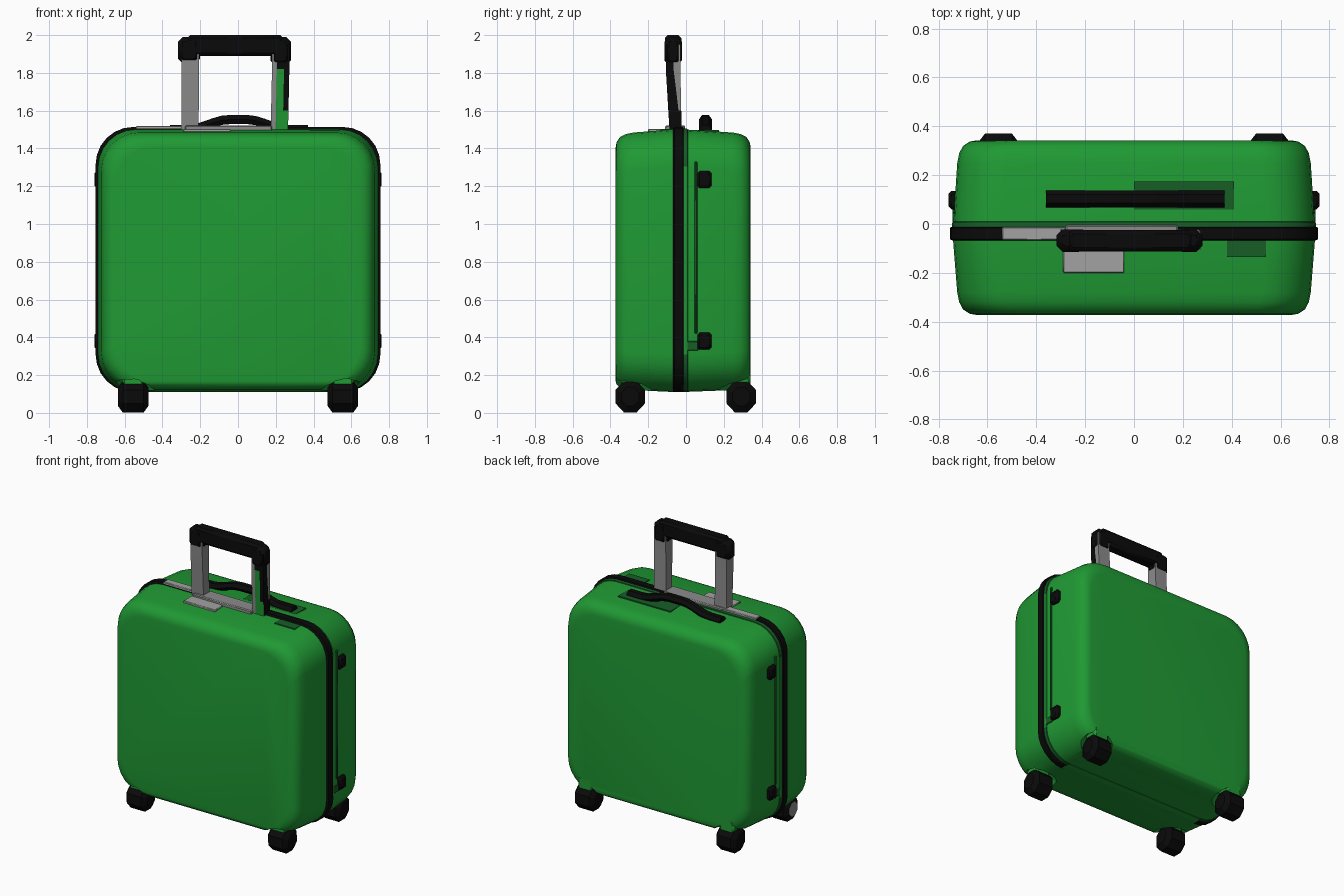
import bpy, bmesh, math
from mathutils import Vector

if "Cube" in bpy.data.objects:
    bpy.data.objects.remove(bpy.data.objects["Cube"])


def material(name, rgb):
    m = bpy.data.materials.new(name)
    m.diffuse_color = (*rgb, 1)
    m.use_nodes = True
    m.node_tree.nodes["Principled BSDF"].inputs["Base Color"].default_value = m.diffuse_color
    return m


GREEN = material("shell green", (0.014, 0.32, 0.034))
DARK = material("dark green", (0.008, 0.11, 0.019))
BLACK = material("black rubber", (0.003, 0.003, 0.0033))
GREY = material("grey metal", (0.26, 0.26, 0.26))
LIGHT = material("light grey metal", (0.36, 0.36, 0.36))


def finish(name, bm, mats, angle=40):
    bmesh.ops.recalc_face_normals(bm, faces=bm.faces)
    me = bpy.data.meshes.new(name)
    bm.to_mesh(me)
    bm.free()
    ob = bpy.data.objects.new(name, me)
    bpy.context.collection.objects.link(ob)
    for m in mats:
        me.materials.append(m)
    bpy.ops.object.select_all(action='DESELECT')
    ob.select_set(True)
    bpy.context.view_layer.objects.active = ob
    if angle:
        bpy.ops.object.shade_smooth_by_angle(angle=math.radians(angle))
    return ob


def loft(name, rings, mats, angle=40):
    """Skin a list of equal-length closed rings and cap both ends."""
    bm = bmesh.new()
    vr = [[bm.verts.new(p) for p in r] for r in rings]
    n = len(rings[0])
    for a, b in zip(vr, vr[1:]):
        for i in range(n):
            bm.faces.new((a[i], a[(i + 1) % n], b[(i + 1) % n], b[i]))
    bm.faces.new(vr[0])
    bm.faces.new(vr[-1])
    return finish(name, bm, mats, angle)


def box(name, x, y, z, mat, bevel=0.0):
    bm = bmesh.new()
    bmesh.ops.create_cube(bm, size=1)
    for v in bm.verts:
        v.co = Vector([(r[0] + r[1]) / 2 + c * (r[1] - r[0])
                       for c, r in zip(v.co, (x, y, z))])
    if bevel:
        bmesh.ops.bevel(bm, geom=bm.edges[:], offset=bevel, segments=1,
                        affect='EDGES')
    return finish(name, bm, [mat])


def outline(y, inset, hw=0.742, z0=0.11, z1=1.502, r=0.2, seg=6):
    """Rounded rectangle in the xz plane."""
    w, b, t = hw - inset, z0 + max(inset, 0) * 0.6, z1 - inset
    pts = []
    for k, (sx, zc) in enumerate(((1, t - r), (-1, t - r),
                                  (-1, b + r), (1, b + r))):
        for i in range(seg + 1):
            a = math.pi / 2 * (k + i / seg)
            pts.append((sx * (w - r) + r * math.cos(a), y,
                        zc + r * math.sin(a)))
    return pts


# Two-part shell with softly rounded front and back rims
stations = [(-0.372, 0.095), (-0.368, 0.07), (-0.35, 0.042), (-0.32, 0.026),
            (-0.28, 0.018), (-0.08, 0.002), (-0.04, 0.0), (0.0, 0.002),
            (0.25, 0.018), (0.29, 0.026), (0.32, 0.042), (0.338, 0.07),
            (0.342, 0.095)]
shell = loft("shell", [outline(y, i) for y, i in stations], [GREEN], None)

# Wheel wells hollowed out of the four lower corners
WHEELS = [(sx * 0.555, y) for sx in (-1, 1) for y in (-0.295, 0.292)]
bm = bmesh.new()
for x, y in WHEELS:
    ret = bmesh.ops.create_icosphere(bm, subdivisions=2, radius=0.125)
    for v in ret["verts"]:
        v.co += Vector((x, y, 0.085))
cutter = finish("wheel_well_cutter", bm, [GREEN], None)
cutter.hide_render = True
mod = shell.modifiers.new("wells", 'BOOLEAN')
mod.operation, mod.object, mod.solver = 'DIFFERENCE', cutter, 'EXACT'
bpy.context.view_layer.objects.active = shell
bpy.ops.object.modifier_apply(modifier="wells")
bpy.data.objects.remove(cutter)
bpy.ops.object.select_all(action='DESELECT')
shell.select_set(True)
bpy.context.view_layer.objects.active = shell
bpy.ops.object.shade_smooth_by_angle(angle=math.radians(35))

# Black zipper seam, shell coloured along the flat underside
band = loft("zipper_band", [outline(y, i) for y, i in
                            ((-0.068, 0.0), (-0.062, -0.012),
                             (-0.016, -0.012), (-0.01, 0.0))], [BLACK, GREEN])
for p in band.data.polygons:
    if p.center.z < 0.112 and len(p.vertices) == 4:
        p.material_index = 1

# Dark lining behind the seam, at the rounded corners only
lining = loft("seam_lining", [outline(y, i) for y, i in
                              ((-0.012, -0.004), (0.008, -0.002),
                               (0.01, 0.003))], [GREEN, DARK])
for p in lining.data.polygons:
    c = p.center
    if c.z > 1.31 or (c.z < 0.3 and abs(c.x) > 0.56):
        p.material_index = 1

# Faceted wheels with green forks; one hub cap is bare metal
for n, (x, y) in enumerate(WHEELS):
    rings = []
    for dx, r in ((-0.08, 0.05), (-0.055, 0.085), (0.055, 0.085),
                  (0.08, 0.05)):
        rings.append([(x + dx, y + r * math.cos(math.pi / 4 * (k + 0.5)),
                       0.086 + 1.08 * r * math.sin(math.pi / 4 * (k + 0.5)))
                      for k in range(8)])
    wheel = loft(f"wheel_{n}", rings, [BLACK, GREY], 25)
    if n == 0:
        for p in wheel.data.polygons:
            p.material_index = int(p.normal.x < -0.9)
    box(f"wheel_fork_{n}", (x - 0.06, x + 0.06), (y - 0.05, y + 0.05),
        (0.13, 0.235), GREEN, 0.015)

# Telescopic handle posts, leaning back at the foot
for name, xb, xt in (("left_post", -0.255, -0.252),
                     ("right_post", 0.218, 0.226)):
    rings = []
    for z, t in ((1.46, 0), (1.6, 0.4), (1.72, 0.72), (1.82, 1), (1.95, 1)):
        cx, w = xb + (xt - xb) * t, 0.046
        y0, y1 = -0.085 - 0.022 * t, -0.022 - 0.008 * t
        ym = y1 - 0.036 * t
        rings.append([(cx - w, y0, z), (cx - 0.02, y0, z),
                      (cx + 0.018, y0, z), (cx + w, y0, z),
                      (cx + w, ym, z), (cx + w, y1, z), (cx - w, y1, z)])
    post = loft(name, rings, [GREY, GREEN, BLACK], 30)
    if name == "right_post":
        for p in post.data.polygons:
            c = p.center
            if p.normal.x > 0.7:
                p.material_index = 2 if c.y < -0.065 or c.z < 1.6 else 0
            elif p.normal.y < -0.7 and c.x > 0.195:
                limit = 1.8 if c.x < 0.235 else 1.62
                p.material_index = 1 if c.z < limit else 2

# Grip bar with drooping end sockets
box("grip_bar", (-0.27, 0.24), (-0.112, -0.025), (1.89, 2.0), BLACK, 0.016)
box("grip_left_socket", (-0.318, -0.2), (-0.114, -0.022), (1.85, 1.99),
    BLACK, 0.025)
box("grip_right_socket", (0.172, 0.28), (-0.114, -0.022), (1.84, 1.99),
    BLACK, 0.025)

# Handle base plates on the top
box("handle_base", (-0.28, 0.18), (-0.11, -0.005), (1.49, 1.522), GREY, 0.006)
box("seam_plate", (-0.54, -0.28), (-0.066, -0.012), (1.49, 1.52), LIGHT, 0.004)
box("base_flap", (-0.29, -0.04), (-0.2, -0.105), (1.485, 1.504), LIGHT, 0.004)

# Carry handle: flat ends with a raised middle
rings = []
for i in range(17):
    x = -0.36 + 0.73 * i / 16
    u = min(1.0, max(0.0, (0.27 - abs(x)) / 0.22))
    z = 1.5 + 0.053 * u * u * (3 - 2 * u)
    rings.append([(x, 0.103 + 0.035 * math.cos(math.pi / 3 * k),
                   z + 0.028 * math.sin(math.pi / 3 * k)) for k in range(6)])
loft("carry_handle", rings, [BLACK])

# Dark patches on the top
box("carry_handle_pad", (0.0, 0.41), (0.06, 0.175), (1.488, 1.497), DARK)
box("seam_patch", (0.38, 0.54), (-0.135, -0.066), (1.493, 1.502), DARK)

# Side handle mounts and ribs on both sides
for side, s in (("left", -1), ("right", 1)):
    xs = sorted((s * 0.70, s * 0.76))
    for part, z in (("lower", 0.38), ("upper", 1.235)):
        box(f"{side}_{part}_mount", xs, (0.06, 0.135),
            (z - 0.045, z + 0.045), BLACK, 0.012)
    xs = sorted((s * 0.70, s * 0.744))
    box(f"{side}_side_rib", xs, (0.045, 0.06), (0.42, 1.33), DARK, 0.004)
    box(f"{side}_lower_strap", xs, (-0.015, 0.065), (0.33, 0.38), DARK, 0.004)
